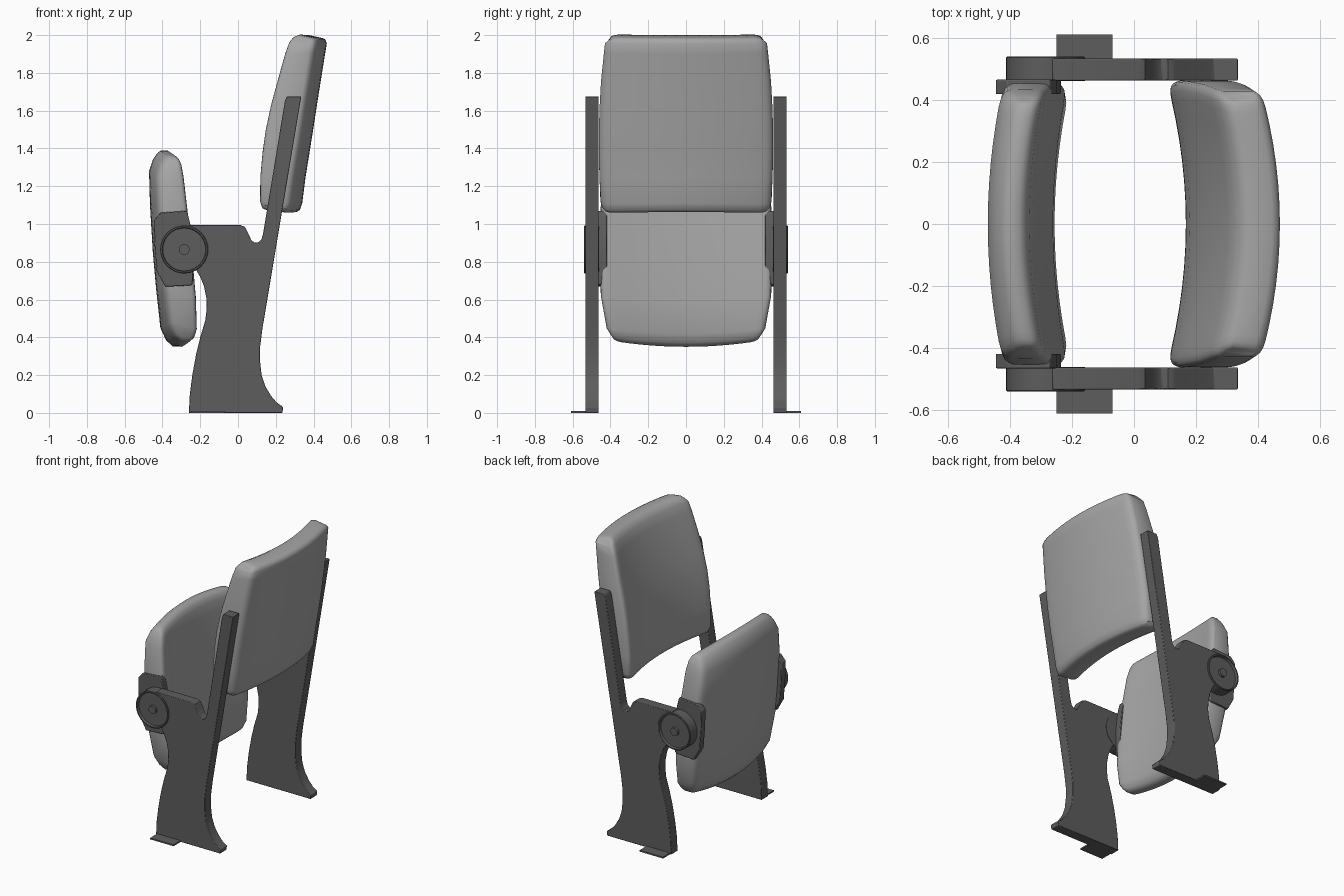
import bpy, bmesh, math
from mathutils import Vector

if "Cube" in bpy.data.objects:
    bpy.data.objects.remove(bpy.data.objects["Cube"])


def material(name, v):
    m = bpy.data.materials.new(name)
    m.diffuse_color = (v, v, v, 1)
    m.use_nodes = True
    m.node_tree.nodes["Principled BSDF"].inputs["Base Color"].default_value = m.diffuse_color
    return m


CUSHION = material("cushion grey", 0.38)
METAL = material("dark grey metal", 0.11)


def finish(bm, name, mat, bevel=0, angle=35):
    bmesh.ops.recalc_face_normals(bm, faces=bm.faces)
    mesh = bpy.data.meshes.new(name)
    bm.to_mesh(mesh)
    bm.free()
    ob = bpy.data.objects.new(name, mesh)
    bpy.context.collection.objects.link(ob)
    mesh.materials.append(mat)
    if bevel:
        mod = ob.modifiers.new("soft edges", "BEVEL")
        mod.width, mod.segments = bevel, 2
        mod.limit_method, mod.angle_limit = "ANGLE", math.radians(40)
    bpy.ops.object.select_all(action="DESELECT")
    ob.select_set(True)
    bpy.context.view_layer.objects.active = ob
    bpy.ops.object.shade_smooth_by_angle(angle=math.radians(angle))
    return ob


def slab(name, pts, y0, y1, mat, bevel=0):
    """Extrude an x-z outline from y0 to y1."""
    bm = bmesh.new()
    a = [bm.verts.new((x, y0, z)) for x, z in pts]
    b = [bm.verts.new((x, y1, z)) for x, z in pts]
    bm.faces.new(a)
    bm.faces.new(b[::-1])
    for i in range(len(pts)):
        j = (i + 1) % len(pts)
        bm.faces.new((a[i], a[j], b[j], b[i]))
    return finish(bm, name, mat, bevel)


def lookup(table, z):
    for (z0, w0), (z1, w1) in zip(table, table[1:]):
        if z <= z1:
            f = max(0, (z - z0) / (z1 - z0))
            return w0 + (w1 - w0) * f
    return table[-1][1]


def pad(name, rows, widths, bow, droop):
    """Loft a cushion across y. Rows run bottom to top as (front x, z, rear x, z)."""
    n = len(rows)
    prof = [Vector((r[0], r[1])) for r in rows] + [Vector((r[2], r[3])) for r in rows[::-1]]
    m = len(prof)
    zc = (rows[0][1] + rows[-1][1]) / 2
    normals = []
    for i in range(m):
        d = prof[(i + 1) % m] - prof[i - 1]
        normals.append(Vector((d.y, -d.x)).normalized())
    # make the normals point inward
    if normals[n // 2].x < 0:
        normals = [-v for v in normals]
    half = [(0.15, 0), (0.3, 0), (0.45, 0), (0.6, 0), (0.75, 0), (0.87, 0),
            (0.93, 0.002), (0.965, 0.007), (0.988, 0.016), (1.0, 0.028)]
    stations = [(-t, e) for t, e in half[::-1]] + [(0, 0)] + half
    bm = bmesh.new()
    rings = []
    for t, inset in stations:
        ring = []
        for p, nv in zip(prof, normals):
            q = p + nv * inset
            z = zc + (q.y - zc) * (1 - droop * t * t)
            ring.append(bm.verts.new((q.x + bow * (1 - t * t), t * lookup(widths, p.y), z)))
        rings.append(ring)
    for a, b in zip(rings, rings[1:]):
        for i in range(m):
            j = (i + 1) % m
            bm.faces.new((a[i], a[j], b[j], b[i]))
    for r in (rings[0], rings[-1]):
        for i in range(n - 1):
            bm.faces.new((r[i], r[i + 1], r[m - 2 - i], r[m - 1 - i]))
    return finish(bm, name, CUSHION, angle=50)


# Backrest cushion
pad("backrest",
    [(0.15, 1.072, 0.25, 1.063), (0.12, 1.085, 0.268, 1.075), (0.107, 1.12, 0.28, 1.11),
     (0.108, 1.25, 0.298, 1.25), (0.12, 1.38, 0.319, 1.38), (0.137, 1.5, 0.338, 1.5),
     (0.165, 1.63, 0.358, 1.63), (0.198, 1.75, 0.377, 1.75), (0.24, 1.9, 0.401, 1.9),
     (0.262, 1.96, 0.41, 1.955), (0.285, 1.988, 0.402, 1.978), (0.315, 2.0, 0.385, 1.985)],
    [(1.06, 0.44), (1.12, 0.453), (1.35, 0.462), (1.55, 0.461), (1.75, 0.45),
     (1.96, 0.428), (2.0, 0.405)], 0.06, -0.008)

# Folded-up seat cushion
pad("seat",
    [(-0.30, 0.352, -0.25, 0.350), (-0.335, 0.385, -0.225, 0.372), (-0.365, 0.45, -0.21, 0.42),
     (-0.387, 0.65, -0.215, 0.6), (-0.405, 0.85, -0.232, 0.8), (-0.42, 1.1, -0.258, 1.07),
     (-0.425, 1.28, -0.28, 1.27), (-0.405, 1.34, -0.292, 1.34), (-0.385, 1.37, -0.305, 1.37),
     (-0.365, 1.388, -0.325, 1.388)],
    [(0.35, 0.39), (0.42, 0.42), (0.62, 0.453), (0.87, 0.458), (1.1, 0.452),
     (1.3, 0.43), (1.39, 0.4)], -0.046, 0.06)

# Side frame outline, with a hollow that takes the hinge disc
HX, HZ, HR = -0.285, 0.865, 0.127
arc = [(HX + 0.125 * math.cos(math.radians(a)), HZ + 0.125 * math.sin(math.radians(a)))
       for a in range(80, -61, -10)]
outline = [(-0.26, 0), (0.235, 0), (0.24, 0.03), (0.205, 0.055), (0.175, 0.09), (0.145, 0.14),
           (0.125, 0.2), (0.117, 0.27), (0.117, 0.35), (0.13, 0.45), (0.335, 1.675),
           (0.258, 1.675), (0.248, 1.65), (0.133, 0.95), (0.125, 0.92), (0.11, 0.904),
           (0.09, 0.9), (0.072, 0.912), (0.052, 0.955), (0.036, 0.985), (0.012, 0.995),
           (-0.262, 0.995)] + arc + [
           (-0.2, 0.72), (-0.18, 0.67), (-0.168, 0.61), (-0.166, 0.55), (-0.173, 0.49),
           (-0.2, 0.4), (-0.222, 0.31), (-0.242, 0.2), (-0.255, 0.1)]

bracket = [(-0.41, 1.06), (-0.27, 1.07), (-0.25, 0.99), (-0.235, 0.85), (-0.24, 0.685),
           (-0.25, 0.675), (-0.385, 0.668), (-0.43, 0.75), (-0.442, 0.9), (-0.445, 1.02)]

tab = [(-0.25, 0), (-0.07, 0), (-0.07, 0.01), (-0.25, 0.01)]

# Hinge disc cross-section: (radius, y), raised rim and centre pin
disc = [(0, 0.54), (0.028, 0.54), (0.028, 0.522), (0.113, 0.522), (0.116, 0.54),
        (0.123, 0.54), (HR, 0.536), (HR, 0.46), (0, 0.46)]

for s, side in ((-1, "right"), (1, "left")):
    slab(side + "_side_frame", outline, s * 0.462, s * 0.533, METAL, 0.005)
    slab(side + "_seat_bracket", bracket, s * 0.418, s * 0.465, METAL, 0.004)
    slab(side + "_floor_tab", tab, s * 0.47, s * 0.61, METAL)
    bm = bmesh.new()
    steps = 40
    rings = []
    for k in range(steps):
        a = 2 * math.pi * k / steps
        rings.append([bm.verts.new((HX + r * math.cos(a), s * y, HZ + r * math.sin(a)))
                      for r, y in disc])
    for k in range(steps):
        p, q = rings[k], rings[(k + 1) % steps]
        for i in range(len(disc) - 1):
            bm.faces.new((p[i], p[i + 1], q[i + 1], q[i]))
    bmesh.ops.remove_doubles(bm, verts=bm.verts, dist=1e-5)
    finish(bm, side + "_hinge_disc", METAL)
